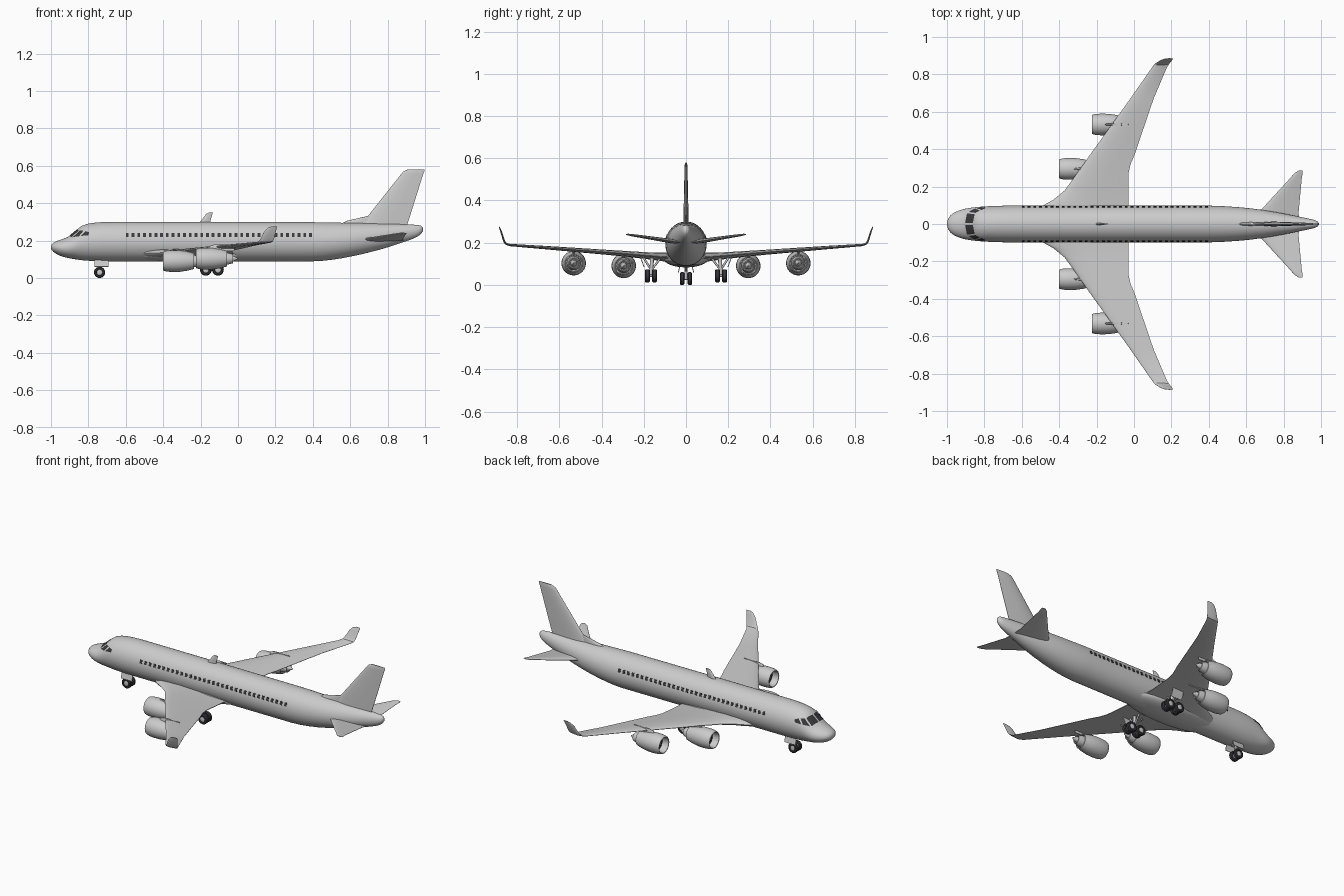
import bpy, bmesh, math
from mathutils import Vector, Matrix

if "Cube" in bpy.data.objects:
    bpy.data.objects.remove(bpy.data.objects["Cube"])

dark = bpy.data.materials.new("dark")
dark.diffuse_color = (0.04, 0.04, 0.045, 1)
dark.use_nodes = True
dark.node_tree.nodes["Principled BSDF"].inputs["Base Color"].default_value = dark.diffuse_color


def finish(name, bm, mirror=False, mat=None, angle=35):
    bmesh.ops.recalc_face_normals(bm, faces=bm.faces)
    me = bpy.data.meshes.new(name)
    bm.to_mesh(me)
    bm.free()
    ob = bpy.data.objects.new(name, me)
    bpy.context.collection.objects.link(ob)
    if mat:
        me.materials.append(mat)
    if mirror:
        ob.modifiers.new("mirror", 'MIRROR').use_axis = (False, True, False)
    bpy.ops.object.select_all(action='DESELECT')
    ob.select_set(True)
    bpy.context.view_layer.objects.active = ob
    bpy.ops.object.shade_smooth_by_angle(angle=math.radians(angle))
    return ob


def loft(bm, rings):
    vs = [[bm.verts.new(p) for p in r] for r in rings]
    n = len(vs[0])
    for a, b in zip(vs, vs[1:]):
        for i in range(n):
            j = (i + 1) % n
            bm.faces.new((a[i], a[j], b[j], b[i]))
    bm.faces.new(vs[0])
    bm.faces.new(vs[-1])


def lathe(bm, centre, profile, axis='X', n=32):
    """Revolve (along, radius) points about an axis through centre."""
    rings = []
    for d, r in profile:
        ring = []
        for i in range(n):
            t = 2 * math.pi * i / n
            c, s = r * math.cos(t), r * math.sin(t)
            ring.append(Vector(centre) + Vector((d, c, s) if axis == 'X' else (c, d, s)))
        rings.append(ring)
    loft(bm, rings)


def rod(bm, a, b, r, n=12):
    a, b = Vector(a), Vector(b)
    q = (b - a).to_track_quat('Z', 'Y')
    circ = [q @ Vector((r * math.cos(k * 2 * math.pi / n), r * math.sin(k * 2 * math.pi / n), 0)) for k in range(n)]
    loft(bm, [[p + c for c in circ] for p in (a, b)])


def box(bm, centre, size, rot=0):
    m = Matrix.Translation(centre) @ Matrix.Rotation(rot, 4, 'X') @ Matrix.Diagonal((*size, 1))
    bmesh.ops.create_cube(bm, size=1, matrix=m)


def foil(x0, x1, y, z, t, cant=90):
    """Airfoil ring; cant is the direction of the thickness in the yz plane."""
    us = [(0, .0), (.015, .3), (.06, .6), (.15, .86), (.33, 1), (.6, .75), (1, .1)]
    pts = us + [(u, -h) for u, h in reversed(us[1:])]
    ny, nz = math.cos(math.radians(cant)), math.sin(math.radians(cant))
    return [Vector((x0 + (x1 - x0) * u, y + ny * h * t / 2, z + nz * h * t / 2)) for u, h in pts]


# Fuselage stations: x, top z, bottom z, half width
ST = [(-1, .168, .160, .004), (-.995, .180, .148, .025), (-.98, .192, .134, .047), (-.95, .204, .118, .066),
      (-.91, .219, .107, .080), (-.87, .250, .100, .087), (-.835, .279, .095, .091), (-.78, .294, .091, .095),
      (-.68, .300, .089, .098), (.40, .298, .089, .098), (.50, .296, .097, .094), (.62, .294, .118, .084),
      (.76, .291, .152, .063), (.88, .287, .190, .040), (.95, .284, .216, .025), (.978, .280, .235, .016),
      (.988, .270, .250, .006)]


def station(x):
    """Monotone cubic interpolation of the station table."""
    k = max(0, min(len(ST) - 2, sum(s[0] <= x for s in ST) - 1))
    h = ST[k + 1][0] - ST[k][0]
    t = (x - ST[k][0]) / h

    def slope(i, c):
        if i <= 0 or i >= len(ST) - 1:
            j = max(0, min(len(ST) - 2, i - 1))
            return (ST[j + 1][c] - ST[j][c]) / (ST[j + 1][0] - ST[j][0])
        a = (ST[i][c] - ST[i - 1][c]) / (ST[i][0] - ST[i - 1][0])
        b = (ST[i + 1][c] - ST[i][c]) / (ST[i + 1][0] - ST[i][0])
        return 2 * a * b / (a + b) if a * b > 0 else 0
    return [(2 * t**3 - 3 * t**2 + 1) * ST[k][c] + (t**3 - 2 * t**2 + t) * h * slope(k, c)
            + (3 * t**2 - 2 * t**3) * ST[k + 1][c] + (t**3 - t**2) * h * slope(k + 1, c) for c in (1, 2, 3)]


def skin(x, th, off=0.0):
    top, bot, w = station(x)
    return Vector((x, (w + off) * math.sin(th), (top + bot) / 2 + ((top - bot) / 2 + off) * math.cos(th)))


# Fuselage
bm = bmesh.new()
xs = sorted({s[0] for s in ST} | {(a[0] + b[0]) / 2 for a, b in zip(ST, ST[1:])})
loft(bm, [[skin(x, 2 * math.pi * i / 48) for i in range(48)] for x in xs])
finish("fuselage", bm, angle=50)

# Cockpit windows: four (x, angle) corners laid on the skin
bm = bmesh.new()
panes = [((-.903, .05), (-.893, .72), (-.852, .60), (-.862, .05)),
         ((-.886, .82), (-.850, 1.10), (-.826, .86), (-.847, .70)),
         ((-.841, 1.15), (-.800, 1.20), (-.795, 1.04), (-.816, .91))]
for p in panes:
    N = 5
    g = [[None] * (N + 1) for _ in range(N + 1)]
    for i in range(N + 1):
        for j in range(N + 1):
            u, v = i / N, j / N
            x, th = [(1 - v) * ((1 - u) * p[0][c] + u * p[1][c]) + v * ((1 - u) * p[3][c] + u * p[2][c]) for c in (0, 1)]
            g[i][j] = bm.verts.new(skin(x, th, .0025))
    for i in range(N):
        for j in range(N):
            bm.faces.new((g[i][j], g[i + 1][j], g[i + 1][j + 1], g[i][j + 1]))
finish("cockpit_windows", bm, True, dark)

# Cabin windows
bm = bmesh.new()
for i in range(33):
    box(bm, (-.592 + i * .0306, .0905, .228), (.015, .008, .021), math.radians(17))
finish("cabin_windows", bm, True, dark)

# Wing with upturned tip: x lead, x trail, y, z, thickness, cant
bm = bmesh.new()
loft(bm, [foil(*s) for s in [
    (-.53, -.02, .05, .128, .050), (-.485, -.03, .10, .132, .044), (-.43, -.03, .13, .134, .038),
    (-.37, -.03, .18, .138, .033), (-.305, -.03, .27, .146, .028), (-.27, -.018, .32, .150, .026),
    (-.235, .003, .37, .154, .024), (-.02, .105, .67, .177, .016), (.095, .175, .835, .189, .011, 95),
    (.108, .186, .853, .195, .010, 130), (.120, .192, .862, .208, .009, 160), (.142, .203, .875, .250, .008, 165),
    (.160, .207, .882, .268, .006, 165), (.180, .209, .885, .276, .003, 165)]])
finish("wing", bm, True)

# Belly fairing
bm = bmesh.new()
bmesh.ops.create_uvsphere(bm, u_segments=32, v_segments=16, radius=1,
                          matrix=Matrix.Translation((-.25, 0, .125)) @ Matrix.Diagonal((.33, .107, .042, 1)))
finish("belly_fairing", bm)

# Tailplane
bm = bmesh.new()
loft(bm, [foil(*s) for s in [
    (.625, .885, .01, .200, .024), (.665, .88, .06, .206, .022), (.835, .897, .245, .234, .012),
    (.858, .902, .272, .238, .009), (.880, .902, .285, .240, .004)]])
finish("tailplane", bm, True)

# Fin, dorsal fillet and roof antenna: x lead, x trail, z, thickness
for name, secs in {
    "fin": [(.655, .90, .27, .026), (.69, .918, .325, .024), (.872, .990, .555, .014), (.885, .996, .570, .012),
            (.908, .997, .580, .006)],
    "dorsal_fillet": [(.54, .76, .285, .022), (.58, .76, .305, .016), (.70, .77, .333, .010)],
    "roof_antenna": [(-.210, -.150, .290, .016), (-.198, -.147, .306, .012), (-.168, -.136, .344, .008),
                     (-.158, -.134, .349, .005)],
}.items():
    bm = bmesh.new()
    loft(bm, [foil(a, b, 0, z, t, 0) for a, b, z, t in secs])
    finish(name, bm)

# Engines with pylons
for name, x, y, z, p0, p1, ptop in (("inner", -.40, .295, .090, .055, .25, .150),
                                    ("outer", -.225, .532, .103, .065, .205, .178)):
    c = (x, y, z)
    bm = bmesh.new()
    lathe(bm, c, [(.045, .040), (.012, .043), (.002, .046), (0, .049), (.004, .052), (.02, .056), (.05, .058),
                  (.09, .057), (.13, .051), (.165, .042), (.165, .038), (.145, .037)])
    lathe(bm, c, [(.12, .034), (.165, .033), (.197, .025), (.197, .021), (.185, .019)])
    lathe(bm, c, [(.18, .017), (.20, .015), (.225, .002)])
    finish(name + "_engine", bm, True)
    bm = bmesh.new()
    lathe(bm, c, [(.018, .002), (.024, .008), (.04, .014), (.041, .041), (.046, .041)])
    finish(name + "_engine_fan", bm, True, dark)
    bm = bmesh.new()
    loft(bm, [foil(x + p0, x + p1, y, z + .04, .014, 0), foil(x + p0 + .005, x + p1, y, ptop - .008, .014, 0),
              foil(x + p0 + .03, x + p1, y, ptop, .010, 0)])
    finish(name + "_pylon", bm, True)


# Landing gear
def wheel(tyres, hubs, x, y, z, r, w):
    lathe(tyres, (x, y, z), [(-w * .7, r * .5), (-w, r * .6), (-w, r * .85), (-w * .6, r), (w * .6, r),
                             (w, r * .85), (w, r * .6), (w * .7, r * .5)], 'Y', 24)
    lathe(hubs, (x, y, z), [(-w * .95, r * .3), (-w * .8, r * .5), (w * .8, r * .5), (w * .95, r * .3)], 'Y', 16)


tyres, hubs = bmesh.new(), bmesh.new()
wheel(tyres, hubs, -.74, .018, .030, .030, .011)
for x in (-.172, -.107):
    for y in (.149, .183):
        wheel(tyres, hubs, x, y, .043, .031, .012)
finish("tyres", tyres, True, dark)
finish("wheel_hubs", hubs, True)

bm = bmesh.new()
rod(bm, (-.74, 0, .03), (-.735, 0, .12), .008)
rod(bm, (-.74, -.02, .03), (-.74, .02, .03), .006)
rod(bm, (-.74, 0, .06), (-.69, 0, .11), .004)
finish("nose_gear_strut", bm)

bm = bmesh.new()
box(bm, (-.73, .031, .080), (.075, .004, .042), math.radians(15))
finish("nose_gear_doors", bm, True)

bm = bmesh.new()
rod(bm, (-.14, .166, .043), (-.14, .160, .14), .009)
rod(bm, (-.172, .166, .043), (-.107, .166, .043), .007)
for x in (-.172, -.107):
    rod(bm, (x, .145, .043), (x, .187, .043), .006)
for y in (.115, .205):
    rod(bm, (-.14, .164, .07), (-.14, y, .135), .005)
rod(bm, (-.14, .164, .075), (-.20, .150, .135), .004)
finish("main_gear_strut", bm, True)

bm = bmesh.new()
box(bm, (-.14, .207, .108), (.075, .004, .05), math.radians(-20))
finish("main_gear_doors", bm, True)
